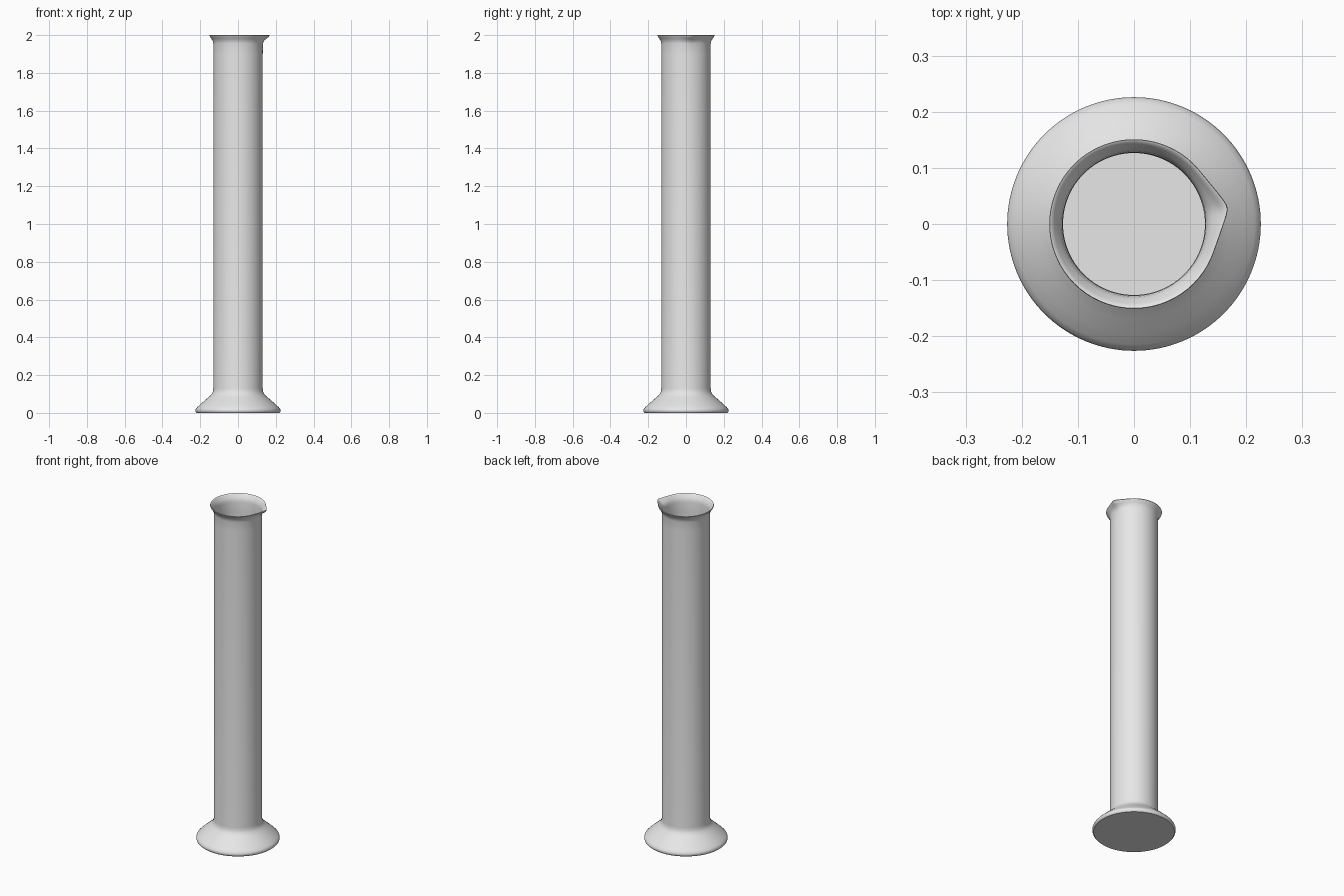
import bpy, bmesh, math

if "Cube" in bpy.data.objects:
    bpy.data.objects.remove(bpy.data.objects["Cube"])

SEG = 128
SPOUT = math.radians(10)      # direction of the pouring spout
HALF = 0.52                   # half width of the spout in radians

# One grey for the whole vessel
grey = bpy.data.materials.new("light_grey")
grey.diffuse_color = (0.8, 0.8, 0.8, 1)
grey.use_nodes = True
grey.node_tree.nodes["Principled BSDF"].inputs["Base Color"].default_value = grey.diffuse_color


def spout_bulge(a):
    """Extra radius factor: straight tangents meeting at a rounded tip."""
    d = (a - SPOUT + math.pi) % (2 * math.pi) - math.pi
    d = math.sqrt(d * d + 0.05 ** 2)
    return 1 / math.cos(HALF - d) - 1 if d < HALF else 0.0


def lathe(name, profile):
    """Spin (radius, height, spout weight) stations and cap both ends."""
    bm = bmesh.new()
    rings = []
    for r, z, w in profile:
        ring = []
        for i in range(SEG):
            a = 2 * math.pi * i / SEG
            rr = r * (1 + w * spout_bulge(a))
            ring.append(bm.verts.new((rr * math.cos(a), rr * math.sin(a), z)))
        rings.append(ring)
    for lo, hi in zip(rings, rings[1:]):
        for i in range(SEG):
            j = (i + 1) % SEG
            bm.faces.new((lo[i], lo[j], hi[j], hi[i]))
    bm.faces.new(rings[0][::-1])
    bm.faces.new(rings[-1])
    bmesh.ops.recalc_face_normals(bm, faces=bm.faces)
    me = bpy.data.meshes.new(name)
    bm.to_mesh(me)
    bm.free()
    me.materials.append(grey)
    ob = bpy.data.objects.new(name, me)
    bpy.context.collection.objects.link(ob)
    bpy.context.view_layer.objects.active = ob
    ob.select_set(True)
    bpy.ops.object.shade_smooth_by_angle(angle=math.radians(40))
    return ob


lathe("measuring_cylinder", [
    # foot
    (0.219, 0.0, 0), (0.224, 0.005, 0), (0.226, 0.013, 0), (0.223, 0.022, 0),
    (0.215, 0.031, 0), (0.195, 0.049, 0), (0.170, 0.071, 0), (0.150, 0.088, 0),
    (0.139, 0.100, 0), (0.133, 0.112, 0), (0.131, 0.130, 0),
    # outer wall and flared lip
    (0.131, 1.90, 0), (0.131, 1.955, 0.1), (0.134, 1.970, 0.3),
    (0.141, 1.981, 0.7), (0.148, 1.991, 1), (0.151, 1.997, 1),
    # rim, then down the inside
    (0.150, 2.0, 1), (0.147, 1.999, 1), (0.142, 1.991, 0.9),
    (0.135, 1.981, 0.5), (0.130, 1.970, 0.2), (0.1275, 1.955, 0.05),
    (0.1265, 1.90, 0), (0.1265, 0.10, 0),
])
